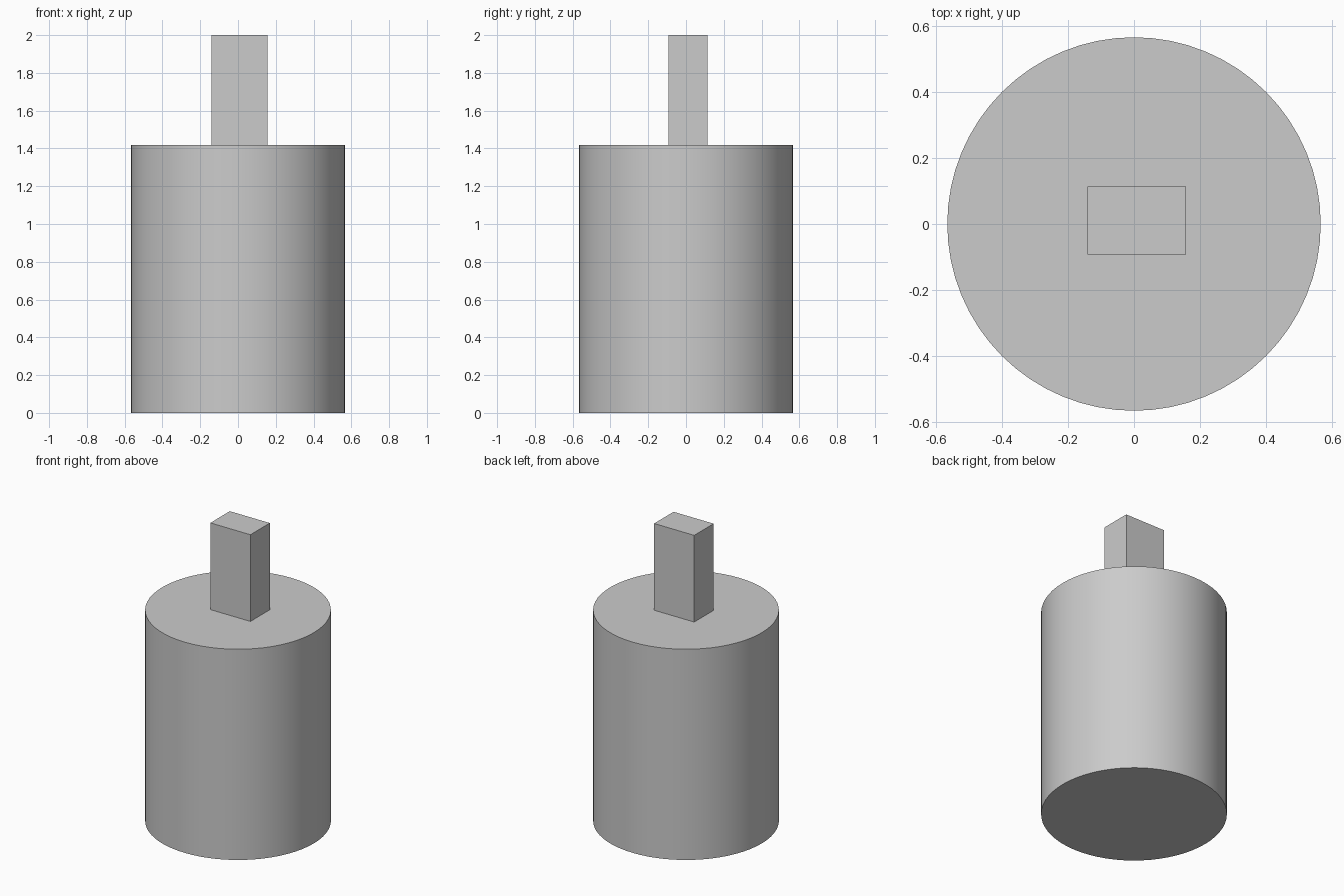
import bpy
from math import radians

cube = bpy.data.objects.get("Cube")
if cube:
    bpy.data.objects.remove(cube, do_unlink=True)

# One plain grey for every part
grey = bpy.data.materials.new("plain_grey")
grey.use_nodes = True
colour = (0.6, 0.6, 0.6, 1)
grey.diffuse_color = colour
grey.node_tree.nodes["Principled BSDF"].inputs["Base Color"].default_value = colour

BODY_RADIUS = 0.566
BODY_HEIGHT = 1.417
TOTAL_HEIGHT = 2.0


def finish(name):
    """Name the active part and give it the grey material."""
    part = bpy.context.object
    part.name = name
    part.data.materials.append(grey)
    return part


# Round body with smooth sides and sharp rims
bpy.ops.mesh.primitive_cylinder_add(
    vertices=64, radius=BODY_RADIUS, depth=BODY_HEIGHT,
    location=(0, 0, BODY_HEIGHT / 2))
finish("cylinder_body")
bpy.ops.object.shade_smooth_by_angle(angle=radians(30))

# Rectangular post on top, slightly off centre
post_height = TOTAL_HEIGHT - BODY_HEIGHT
bpy.ops.mesh.primitive_cube_add(
    size=1, location=(0.008, 0.011, BODY_HEIGHT + post_height / 2))
post = finish("top_post")
post.scale = (0.298, 0.206, post_height)
bpy.ops.object.transform_apply(location=False, rotation=False, scale=True)
